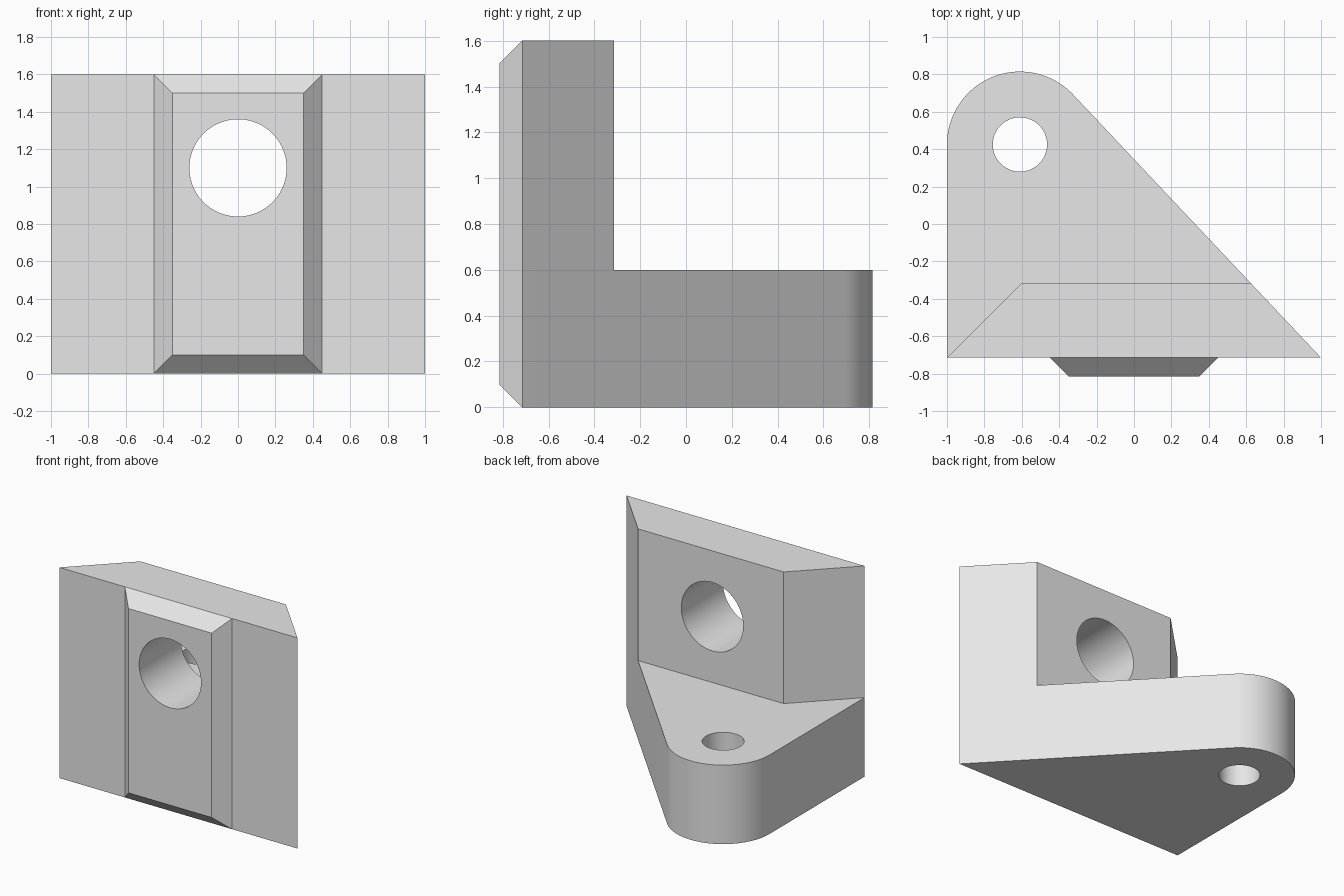
import bpy
import bmesh
import math
from mathutils import Vector

cube = bpy.data.objects.get("Cube")
if cube:
    bpy.data.objects.remove(cube, do_unlink=True)

grey = bpy.data.materials.new("light_grey")
grey.use_nodes = True
colour = (0.8, 0.8, 0.8, 1)
grey.diffuse_color = colour
grey.node_tree.nodes["Principled BSDF"].inputs["Base Color"].default_value = colour

FRONT, BACK = -0.715, -0.315      # wall faces in y
SHELF, TOP = 0.6, 1.6             # heights
LUG, LUG_R = Vector((-0.61, 0.425)), 0.39


def make_object(name, bm):
    bmesh.ops.recalc_face_normals(bm, faces=bm.faces[:])
    mesh = bpy.data.meshes.new(name)
    bm.to_mesh(mesh)
    bm.free()
    mesh.materials.append(grey)
    obj = bpy.data.objects.new(name, mesh)
    bpy.context.collection.objects.link(obj)
    return obj


def prism(name, outline, z0, z1):
    bm = bmesh.new()
    face = bm.faces.new([bm.verts.new((x, y, z0)) for x, y in outline])
    new = bmesh.ops.extrude_face_region(bm, geom=[face])["geom"]
    verts = [v for v in new if isinstance(v, bmesh.types.BMVert)]
    bmesh.ops.translate(bm, verts=verts, vec=(0, 0, z1 - z0))
    return make_object(name, bm)


def activate(obj):
    bpy.ops.object.select_all(action="DESELECT")
    obj.select_set(True)
    bpy.context.view_layer.objects.active = obj


def bore(obj, centre, radius, rotation=(0, 0, 0)):
    bpy.ops.mesh.primitive_cylinder_add(
        vertices=96, radius=radius, depth=3, location=centre, rotation=rotation)
    cutter = bpy.context.object
    cutter.name = "bore_cutter"
    cutter.hide_render = True
    cutter.data.materials.append(grey)
    activate(obj)
    mod = obj.modifiers.new("bore", "BOOLEAN")
    mod.operation = "DIFFERENCE"
    mod.solver = "EXACT"
    mod.object = cutter
    bpy.ops.object.modifier_apply(modifier=mod.name)
    bpy.data.objects.remove(cutter, do_unlink=True)


# Tangent from the front corner to the rounded lug
corner = Vector((1, FRONT))
to_lug = LUG - corner
slope = math.atan2(to_lug.y, to_lug.x) - math.asin(LUG_R / to_lug.length)
start = slope - math.pi / 2

# Triangular base with rounded lug
steps = 40
outline = [(-1, FRONT), tuple(corner)]
for i in range(steps + 1):
    a = start + (math.pi - start) * i / steps
    outline.append((LUG.x + LUG_R * math.cos(a), LUG.y + LUG_R * math.sin(a)))
base = prism("base", outline, 0, SHELF)
bore(base, (LUG.x, LUG.y, 0), 0.145)

# Upright wall with mitred ends
depth = BACK - FRONT
wall = prism("wall", [(-1, FRONT), (1, FRONT),
                      (1 + depth / math.tan(slope), BACK),
                      (-1 + depth, BACK)], SHELF, TOP)

# Raised front pad with bevelled sides
bm = bmesh.new()
rings = []
for inset in (0, 0.1):
    x, y = 0.45 - inset, FRONT - inset
    rings.append([bm.verts.new((px, y, pz)) for px, pz in
                  ((-x, inset), (x, inset), (x, TOP - inset), (-x, TOP - inset))])
for ring in rings:
    bm.faces.new(ring)
for i in range(4):
    j = (i + 1) % 4
    bm.faces.new((rings[0][i], rings[0][j], rings[1][j], rings[1][i]))
pad = make_object("front_pad", bm)

# Horizontal hole through pad and wall
for part in (wall, pad):
    bore(part, (0, 0, 1.1), 0.26, (math.pi / 2, 0, 0))

for part in (base, wall, pad):
    activate(part)
    bpy.ops.object.shade_smooth_by_angle(angle=math.radians(25))
